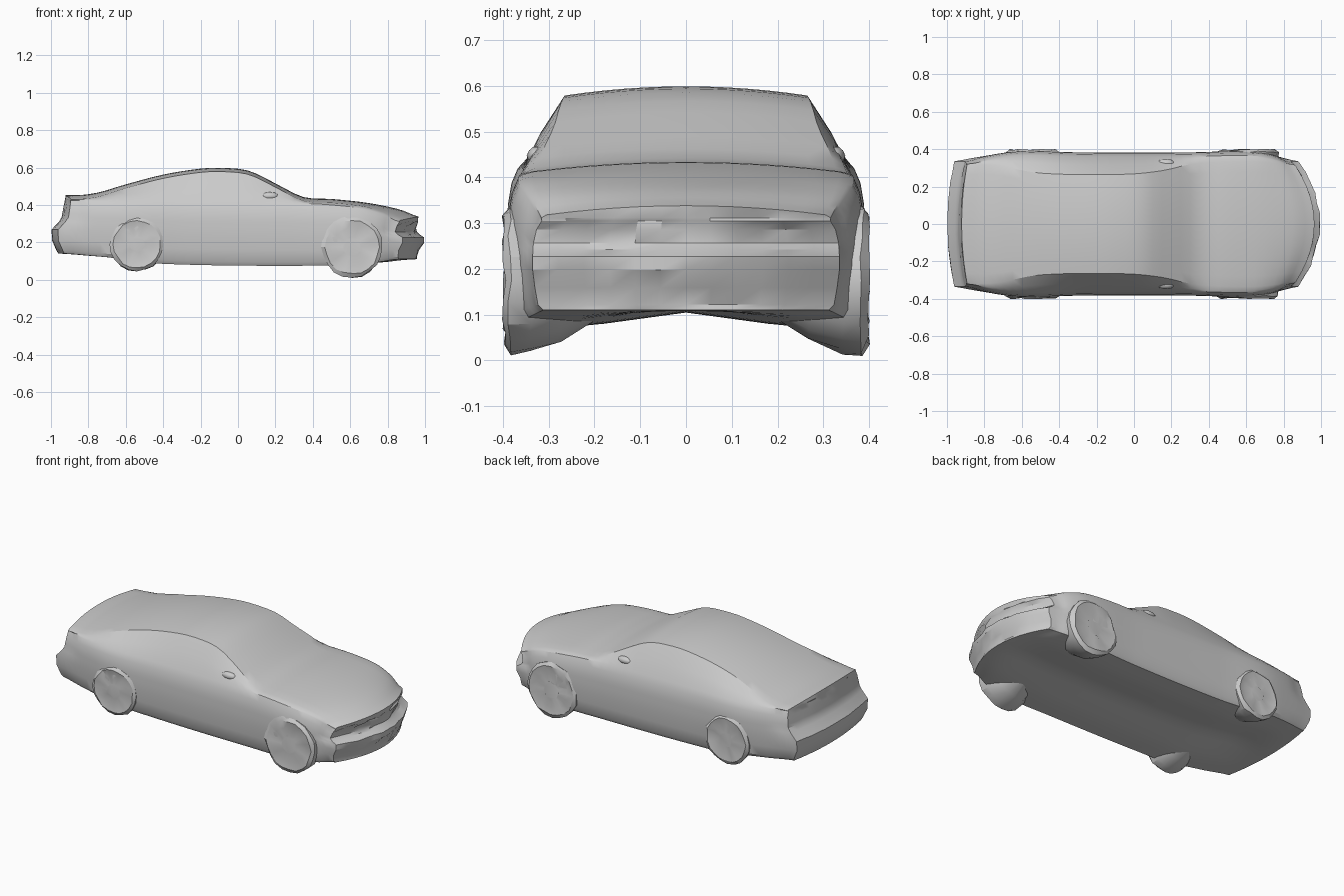
import bpy, bmesh, math, random
from mathutils import Vector, Matrix

random.seed(4)
if "Cube" in bpy.data.objects:
    bpy.data.objects.remove(bpy.data.objects["Cube"])

GREY = (0.6, 0.6, 0.6, 1)
paint = bpy.data.materials.new("grey paint")
paint.use_nodes = True
paint.diffuse_color = GREY
paint.node_tree.nodes["Principled BSDF"].inputs["Base Color"].default_value = GREY


def finish(bm, name, angle):
    bmesh.ops.recalc_face_normals(bm, faces=bm.faces)
    mesh = bpy.data.meshes.new(name)
    bm.to_mesh(mesh)
    bm.free()
    mesh.materials.append(paint)
    ob = bpy.data.objects.new(name, mesh)
    bpy.context.collection.objects.link(ob)
    bpy.ops.object.select_all(action='DESELECT')
    ob.select_set(True)
    bpy.context.view_layer.objects.active = ob
    bpy.ops.object.shade_smooth_by_angle(angle=math.radians(angle))
    return ob


def curve(points, smooth=True):
    """Function through the given points, smooth or straight between them."""
    def slope(i):
        a, b = points[max(i - 1, 0)], points[min(i + 1, len(points) - 1)]
        return (b[1] - a[1]) / (b[0] - a[0])

    def value(x):
        x = min(max(x, points[0][0]), points[-1][0])
        i = 0
        while i < len(points) - 2 and x > points[i + 1][0]:
            i += 1
        (x0, y0), (x1, y1) = points[i], points[i + 1]
        h = x1 - x0
        t = (x - x0) / h
        if not smooth:
            return y0 + t * (y1 - y0)
        return ((2*t**3 - 3*t*t + 1) * y0 + (t**3 - 2*t*t + t) * h * slope(i)
                + (3*t*t - 2*t**3) * y1 + (t**3 - t*t) * h * slope(i + 1))
    return value


def step(a, b, x):
    t = min(max((x - a) / (b - a), 0), 1)
    return t * t * (3 - 2 * t)


# Body outlines along the length
top = curve([(-1, .452), (-.78, .46), (-.6, .51), (-.4, .562), (-.2, .594), (-.08, .598),
             (.06, .582), (.2, .515), (.35, .442), (.5, .432), (.7, .41), (.87, .375), (1, .338)])
belt = curve([(-1, .425), (-.6, .42), (.2, .41), (.5, .4), (.8, .36), (1, .305)])
under = curve([(-1, .14), (-.7, .12), (-.4, .085), (.4, .075), (.75, .09), (1, .11)])
width = curve([(-1, .335), (-.85, .36), (-.6, .39), (-.3, .383), (.3, .383), (.6, .39),
               (.8, .372), (1, .335)])
roof_edge = curve([(-1, .315), (-.75, .315), (-.5, .272), (-.05, .266), (.15, .285),
                   (.32, .322), (.6, .335), (.8, .325), (1, .305)])
# Side bulge by height, and how far each end is set back by height
side = curve([(0, .93), (.06, .965), (.25, .985), (.45, 1), (.6, 1), (.75, .995),
              (.9, .975), (1, .94)], False)
nose = curve([(.1, .045), (.17, .03), (.21, 0), (.23, .01), (.25, .05), (.34, .035)], False)
tail = curve([(.13, .045), (.2, .005), (.26, 0), (.29, .01), (.32, .055), (.46, .08)], False)
LEVELS = (0, .06, .25, .45, .6, .68, .75, .9, 1)
COLS = [i / 6 - 1 for i in range(13)]
CROWN = .02


def warp(x, y, z):
    """Round the ends in plan and shape them in profile."""
    out = x
    out -= step(.6, 1, x) * .09 * (y / .3) ** 2 + step(.84, 1, x) * nose(z)
    out += step(.6, 1, -x) * .035 * (y / .33) ** 2 + step(.78, 1, -x) * tail(z)
    return Vector((out, y, z))


def rows(x):
    """Half-width and height of each side point, from sill to roof edge."""
    zb, zt, w = under(x), belt(x), width(x)
    pts = [(w * side(f), zb + f * (zt - zb)) for f in LEVELS]
    (y0, z0), (y1, z1) = pts[-1], (roof_edge(x), top(x) - CROWN)
    pts.append(((y0 + y1) / 2 + .006, (z0 + z1) / 2))
    return pts + [(y1, z1)]


def section(x):
    pts = rows(x)
    lift = .03 * (1 - step(.7, 1, abs(x)))
    floor = [(t * pts[0][0], pts[0][1]) for t in COLS]
    floor = [(y, z + lift * max(0, 1 - abs(y) / .22)) for y, z in floor]
    roof = [(-t * pts[-1][0], top(x) - CROWN * t * t) for t in COLS]
    ring = floor + pts[1:-1] + roof + [(-y, z) for y, z in reversed(pts[1:-1])]
    return [warp(x, y, z) for y, z in ring]


bm = bmesh.new()
stations = [-1, -.97, -.94, -.9] + [i / 20 for i in range(-17, 18)] + [.9, .94, .97, 1]
rings = [[bm.verts.new(p) for p in section(x)] for x in stations]
for a, b in zip(rings, rings[1:]):
    for i in range(len(a)):
        j = (i + 1) % len(a)
        bm.faces.new((a[i], a[j], b[j], b[i]))

# Front and rear faces, with sunken lamps and slightly rough panels
for end in (-1, 1):
    levels = rows(end)
    grid = []
    for r, (half, z) in enumerate(levels):
        line = []
        for t in COLS:
            h = top(end) - CROWN * t * t if r == len(levels) - 1 else z
            p = warp(end, t * half, h)
            if 0 < r < len(levels) - 1 and abs(t) < .99:
                rough = .007 if end > 0 else .002
                p.x += random.uniform(-rough, rough)
                if end > 0 and .4 < abs(t) < .9 and .23 < z < .3:
                    p.x -= .015
            line.append(bm.verts.new(p))
        grid.append(line)
    for a, b in zip(grid, grid[1:]):
        for i in range(len(COLS) - 1):
            bm.faces.new((a[i], a[i + 1], b[i + 1], b[i]))
bmesh.ops.remove_doubles(bm, verts=bm.verts, dist=.0005)
finish(bm, "car_body", 28)


def wheel(name, x, z, radius, sign):
    """Rough wheel lump, tapering inward under the body."""
    bm = bmesh.new()
    profile = [(.19, .5), (.27, .8), (.34, .97), (.385, 1), (.397, .88), (.391, .62), (.394, .3)]
    count = 20
    loops = []
    for y, k in profile:
        loop = []
        for i in range(count):
            a = math.tau * i / count
            r = radius * k * random.uniform(.96, 1.02)
            loop.append(bm.verts.new((x + r * math.cos(a),
                                      sign * (y + random.uniform(-.005, .005)),
                                      z + r * math.sin(a))))
        loops.append(loop)
    for a, b in zip(loops, loops[1:]):
        for i in range(count):
            j = (i + 1) % count
            bm.faces.new((a[i], a[j], b[j], b[i]))
    bm.faces.new(loops[0])
    bm.faces.new(loops[-1])
    finish(bm, name, 25)


def mirror(name, sign):
    bm = bmesh.new()
    place = Matrix.Translation((.17, sign * .322, .447)) @ Matrix.Diagonal((.05, .026, .022, 1))
    bmesh.ops.create_icosphere(bm, subdivisions=2, radius=1, matrix=place)
    finish(bm, name, 40)


for label, sign in (("left", 1), ("right", -1)):
    wheel("front_wheel_" + label, .61, .175, .165, sign)
    wheel("rear_wheel_" + label, -.54, .19, .145, sign)
    mirror("door_mirror_" + label, sign)
